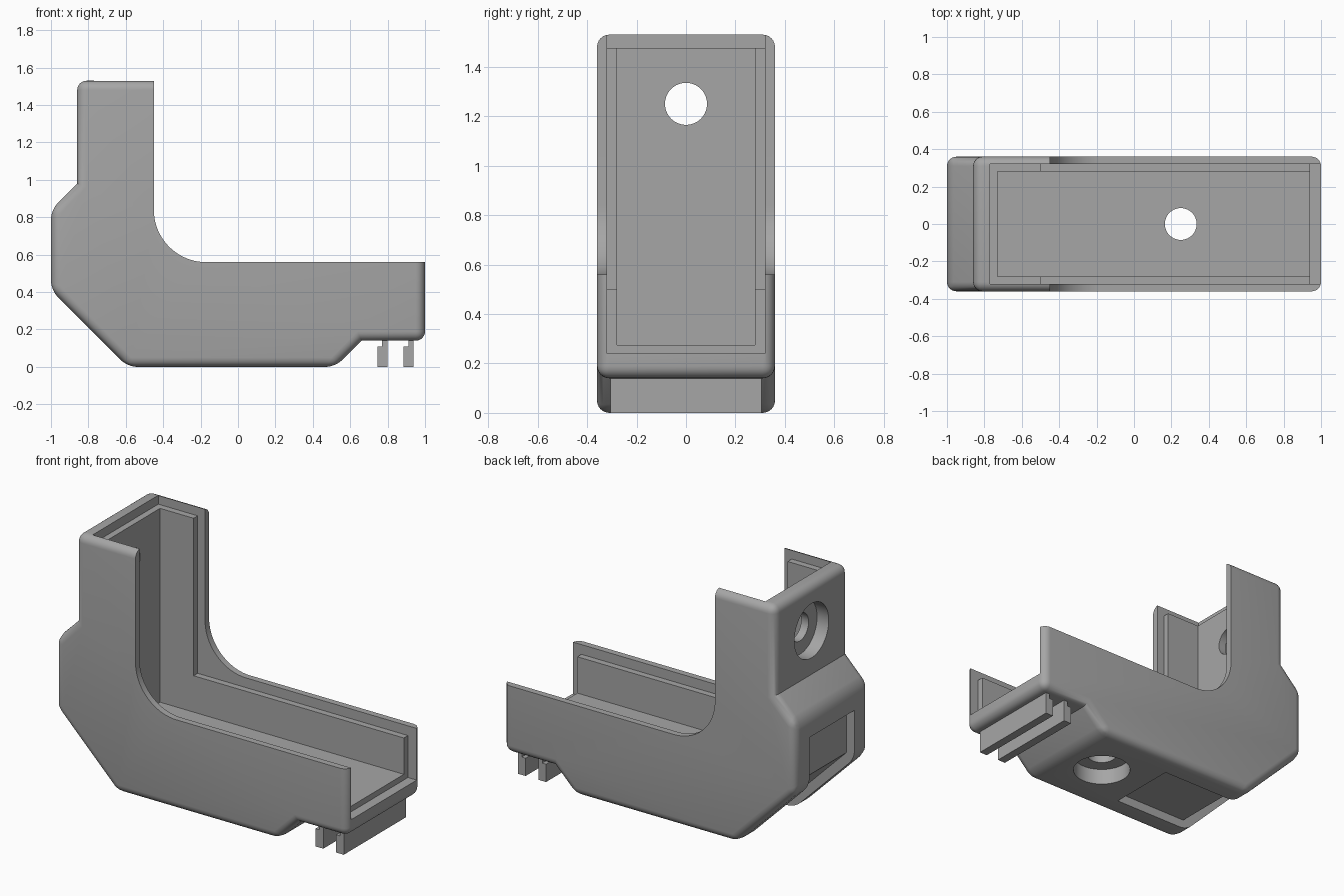
import bpy, bmesh, math

if "Cube" in bpy.data.objects:
    bpy.data.objects.remove(bpy.data.objects["Cube"])

grey = bpy.data.materials.new("plain grey")
grey.use_nodes = True
COLOUR = (0.38, 0.38, 0.38, 1)
grey.diffuse_color = COLOUR
grey.node_tree.nodes["Principled BSDF"].inputs["Base Color"].default_value = COLOUR


def prism(name, outline, half_width, fillet=0):
    """Extrude an x-z outline along y, optionally rounding its convex edges."""
    bm = bmesh.new()
    face = bm.faces.new([bm.verts.new((x, -half_width, z)) for x, z in outline])
    side = bmesh.ops.extrude_face_region(bm, geom=[face])["geom"]
    for v in side:
        if isinstance(v, bmesh.types.BMVert):
            v.co.y = half_width
    bmesh.ops.recalc_face_normals(bm, faces=bm.faces)
    if fillet:
        edges = [e for e in bm.edges if e.is_convex]
        bmesh.ops.bevel(bm, geom=edges, offset=fillet, offset_type='OFFSET',
                        segments=6, profile=0.5, affect='EDGES')
    mesh = bpy.data.meshes.new(name)
    bm.to_mesh(mesh)
    bm.free()
    obj = bpy.data.objects.new(name, mesh)
    bpy.context.collection.objects.link(obj)
    mesh.materials.append(grey)
    return obj


def box(name, x0, x1, z0, z1, half_width):
    return prism(name, [(x0, z0), (x1, z0), (x1, z1), (x0, z1)], half_width)


def cylinder(name, radius, depth, location, rotation=(0, 0, 0)):
    bpy.ops.mesh.primitive_cylinder_add(vertices=64, radius=radius, depth=depth,
                                        location=location, rotation=rotation)
    obj = bpy.context.object
    obj.name = name
    obj.data.materials.append(grey)
    return obj


# Rounded outer block, later opened into an elbow
housing = prism("elbow_housing", [
    (-0.86, 1.53), (1, 1.53), (1, 0.14), (0.66, 0.14), (0.52, 0),
    (-0.59, 0), (-1, 0.41), (-1, 0.84), (-0.86, 0.98)], 0.36, 0.05)

# Curved opening between the two arms
R = 0.28
arc = [(-0.45 + R - R * math.cos(a), 0.56 + R - R * math.sin(a))
       for a in (math.pi / 2 * i / 20 for i in range(21))]
cutters = [
    prism("opening_cutter", [(-0.45, 2)] + arc + [(2, 0.56), (2, 2)], 1),
    # Main channel and the stepped rebate around its rim
    box("channel_cutter", -0.73, 2, 0.275, 3, 0.28),
    box("rim_cutter", -0.5, 2.1, 0.5, 3.1, 0.32),
    box("end_rebate_cutter", 0.94, 2.2, 0.24, 3.2, 0.32),
    box("top_rebate_cutter", -0.77, 2.3, 1.475, 3.3, 0.32),
    # Shallow strap groove round the back, slope and underside
    prism("strap_groove_cutter", [
        (-1.2, 0.71), (-0.944, 0.71), (-0.944, 0.433), (-0.567, 0.056),
        (-0.06, 0.056), (-0.06, -0.2), (-1.2, -0.2)], 0.22),
    # Counterbored screw holes
    cylinder("floor_hole_cutter", 0.085, 0.8, (0.25, 0, 0.1)),
    cylinder("floor_bore_cutter", 0.168, 0.4, (0.25, 0, -0.1)),
    cylinder("back_hole_cutter", 0.085, 0.5, (-0.85, 0, 1.25), (0, math.pi / 2, 0)),
    cylinder("back_bore_cutter", 0.168, 0.4, (-0.98, 0, 1.25), (0, math.pi / 2, 0)),
]

for c in cutters:
    c.hide_render = True
    cut = housing.modifiers.new(c.name, 'BOOLEAN')
    cut.operation = 'DIFFERENCE'
    cut.solver = 'EXACT'
    cut.object = c
    bpy.ops.object.select_all(action='DESELECT')
    bpy.context.view_layer.objects.active = housing
    housing.select_set(True)
    bpy.ops.object.modifier_apply(modifier=cut.name)
    bpy.data.objects.remove(c)

bpy.ops.object.shade_smooth_by_angle(angle=math.radians(30))

# Pair of notched rails under the open end
for name, x in (("inner_rail", 0.745), ("outer_rail", 0.885)):
    prism(name, [(x, 0), (x + 0.053, 0), (x + 0.053, 0.15), (x + 0.026, 0.15),
                 (x + 0.026, 0.11), (x, 0.11)], 0.305)
